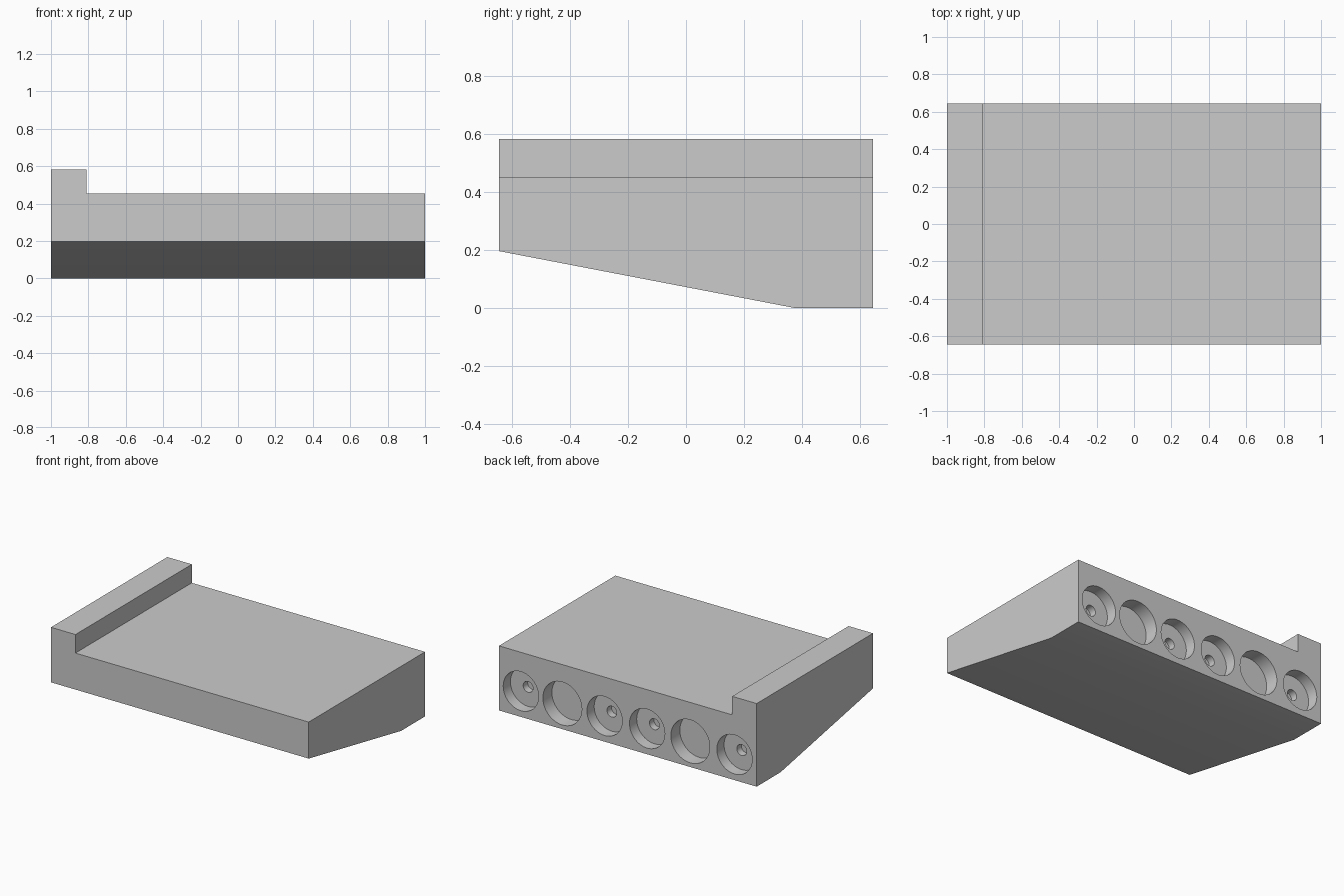
import bpy, bmesh, math

if "Cube" in bpy.data.objects:
    bpy.data.objects.remove(bpy.data.objects["Cube"])

grey = bpy.data.materials.new("light grey")
grey.diffuse_color = (0.6, 0.6, 0.6, 1)
grey.use_nodes = True
grey.node_tree.nodes["Principled BSDF"].inputs["Base Color"].default_value = grey.diffuse_color

HALF_X, HALF_Y = 1.0, 0.645


def make_object(name, bm):
    bmesh.ops.recalc_face_normals(bm, faces=bm.faces)
    mesh = bpy.data.meshes.new(name)
    bm.to_mesh(mesh)
    bm.free()
    mesh.materials.append(grey)
    obj = bpy.data.objects.new(name, mesh)
    bpy.context.collection.objects.link(obj)
    return obj


def extrude_profile(bm, points, offset):
    face = bm.faces.new([bm.verts.new(p) for p in points])
    new = bmesh.ops.extrude_face_region(bm, geom=[face])["geom"]
    bmesh.ops.translate(bm, vec=offset,
                        verts=[v for v in new if isinstance(v, bmesh.types.BMVert)])


# Body: stepped front outline with a raised rail on the left, run front to back
bm = bmesh.new()
outline = [(-1, 0), (1, 0), (1, 0.453), (-0.81, 0.453), (-0.81, 0.583), (-1, 0.583)]
extrude_profile(bm, [(x, -HALF_Y, z) for x, z in outline], (0, 2 * HALF_Y, 0))
# Sloped underside: slice off the wedge below the plane rising to the front
bmesh.ops.bisect_plane(bm, geom=bm.verts[:] + bm.edges[:] + bm.faces[:],
                       plane_co=(0, 0.38, 0), plane_no=(0, -0.197, -1.025),
                       clear_outer=True)
bmesh.ops.holes_fill(bm, edges=[e for e in bm.edges if e.is_boundary])
body = make_object("body", bm)


# Back sockets: stepped round cutters, four with a small pin hole in the floor
def add_socket(bm, x, z, steps, sides=64):
    """steps: (radius, y) pairs from outside to the deepest floor."""
    rings = []
    for r, y in steps:
        rings.append([bm.verts.new((x + r * math.cos(a), y, z + r * math.sin(a)))
                      for a in (2 * math.pi * i / sides for i in range(sides))])
    for a, b in zip(rings, rings[1:]):
        for i in range(sides):
            j = (i + 1) % sides
            bm.faces.new((a[i], a[j], b[j], b[i]))
    bm.faces.new(rings[0])
    bm.faces.new(rings[-1])


bm = bmesh.new()
for x in (0.83, 0.18, -0.15, -0.828):
    floor = HALF_Y - 0.08
    add_socket(bm, x, 0.18, [(0.137, HALF_Y + 0.1), (0.137, floor),
                             (0.038, floor), (0.038, floor - 0.05)])
for x in (0.508, -0.485):
    add_socket(bm, x, 0.18, [(0.151, HALF_Y + 0.1), (0.151, HALF_Y - 0.1)])
cutter = make_object("socket_cutter", bm)
cutter.hide_render = True

cut = body.modifiers.new("sockets", "BOOLEAN")
cut.operation = "DIFFERENCE"
cut.solver = "EXACT"
cut.object = cutter
bpy.context.view_layer.objects.active = body
body.select_set(True)
bpy.ops.object.modifier_apply(modifier=cut.name)
bpy.data.objects.remove(cutter)

# Smooth socket walls, crisp body edges
bpy.ops.object.shade_smooth_by_angle(angle=math.radians(30))
for p in body.data.polygons:
    if len(p.vertices) > 4:
        p.use_smooth = False
